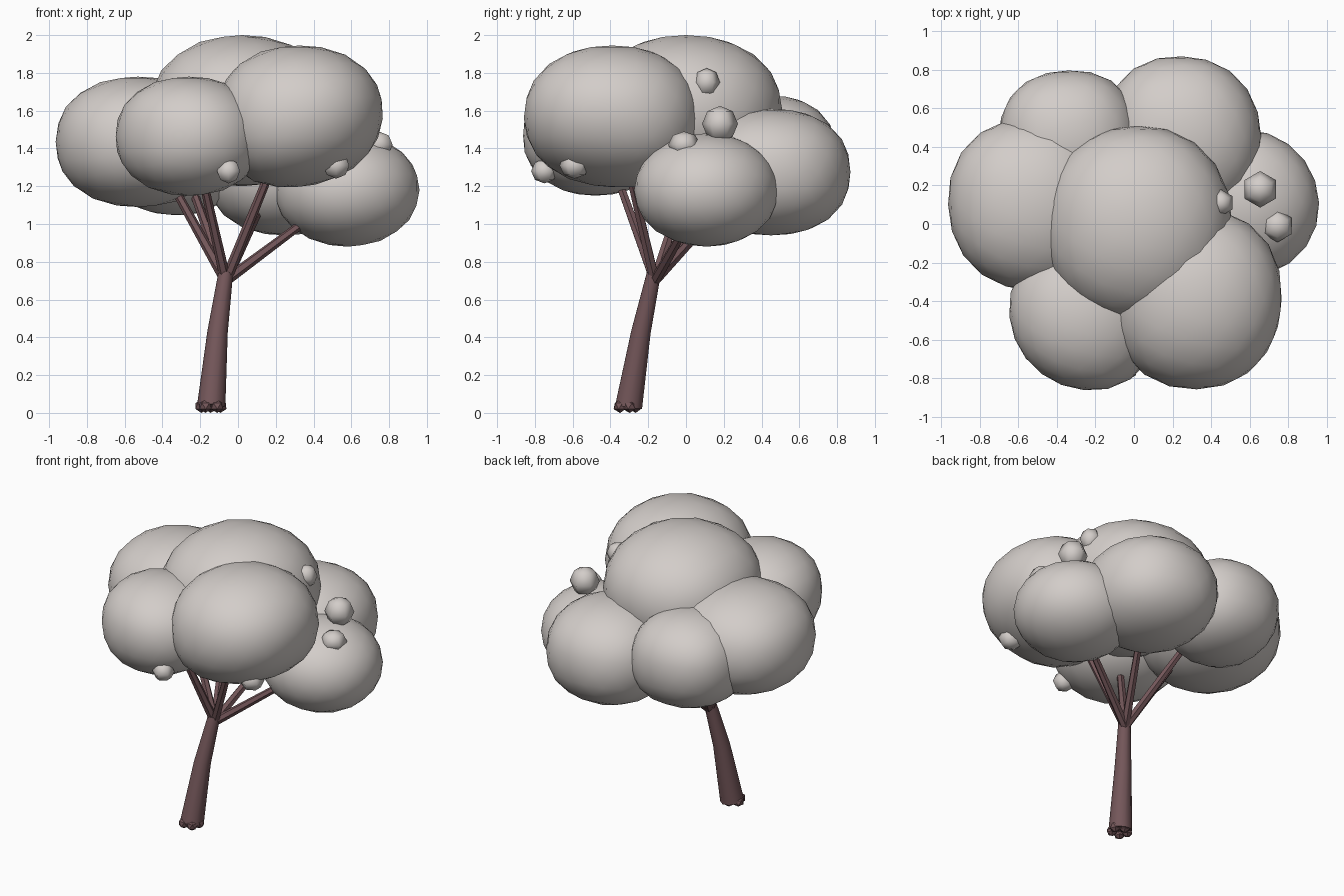
import bpy, bmesh, math
from mathutils import Vector, Matrix

if "Cube" in bpy.data.objects:
    bpy.data.objects.remove(bpy.data.objects["Cube"])


def material(name, rgb):
    m = bpy.data.materials.new(name)
    m.diffuse_color = (*rgb, 1)
    m.use_nodes = True
    m.node_tree.nodes["Principled BSDF"].inputs["Base Color"].default_value = m.diffuse_color
    return m


LEAF = material("pale grey foliage", (0.65, 0.61, 0.585))
BARK = material("dark red brown bark", (0.175, 0.095, 0.102))


def finish(bm, name, mat, smooth):
    bmesh.ops.recalc_face_normals(bm, faces=bm.faces)
    for f in bm.faces:
        f.smooth = smooth
    me = bpy.data.meshes.new(name)
    bm.to_mesh(me)
    bm.free()
    me.materials.append(mat)
    ob = bpy.data.objects.new(name, me)
    bpy.context.collection.objects.link(ob)
    return ob


def blob(name, center, radii, power, dent_dir, dent):
    """Slightly boxy rounded foliage clump, pressed in on one side."""
    bm = bmesh.new()
    bmesh.ops.create_icosphere(bm, subdivisions=3, radius=1)
    d = Vector(dent_dir).normalized()
    for v in bm.verts:
        n = sum(abs(c) ** power for c in v.co) ** (1 / power)
        s = (1 - dent * max(0, v.co.dot(d)) ** 3) / n
        v.co = Vector([c + r * k * s for c, r, k in zip(center, radii, v.co)])
    finish(bm, name, LEAF, True)


def tuft(name, center, r, rz):
    """Small six sided leaf tuft."""
    bm = bmesh.new()
    bmesh.ops.create_uvsphere(bm, u_segments=6, v_segments=4, radius=1)
    turn = 30 if abs(max(v.co.x for v in bm.verts) - 1) < .01 else 0
    bm.transform(Matrix.Translation(center) @ Matrix.Diagonal((r, r, rz, 1))
                 @ Matrix.Rotation(math.radians(turn), 4, 'Z'))
    finish(bm, name, LEAF, True)


def limb(name, path, sides):
    """Tapered tube through (point, radius) pairs."""
    bm = bmesh.new()
    pts = [Vector(p) for p, r in path]
    rings = []
    for i, (p, r) in enumerate(path):
        d = pts[min(i + 1, len(pts) - 1)] - pts[max(i - 1, 0)]
        q = Vector((0, 0, 1)).rotation_difference(d)
        rings.append([bm.verts.new(pts[i] + q @ Vector((r * math.cos(a), r * math.sin(a), 0)))
                      for a in [2 * math.pi * k / sides for k in range(sides)]])
    for lo, hi in zip(rings, rings[1:]):
        for k in range(sides):
            j = (k + 1) % sides
            bm.faces.new((lo[k], lo[j], hi[j], hi[k]))
    bm.faces.new(rings[0][::-1])
    bm.faces.new(rings[-1])
    finish(bm, name, BARK, True).data.set_sharp_from_angle(angle=math.radians(50))


# Foliage clumps: center, radii, boxiness, dent direction, dent depth
clumps = {
    "crown_top": ((0.02, 0.0, 1.60), (0.49, 0.51, 0.40), 2.15, (0, 0, -1), 0),
    "crown_front_right": ((0.325, -0.39, 1.56), (0.45, 0.47, 0.385), 2.2, (0.55, -0.3, -0.8), 0.12),
    "crown_front_left": ((-0.26, -0.48, 1.465), (0.40, 0.395, 0.315), 2.15, (-0.7, -0.7, 0), 0.09),
    "crown_left": ((-0.53, 0.10, 1.435), (0.44, 0.45, 0.345), 2.2, (-0.7, -0.7, 0), 0.03),
    "crown_back_left": ((-0.34, 0.44, 1.36), (0.365, 0.36, 0.32), 2.3, (-0.4, 0.5, -0.7), 0.06),
    "crown_back_right": ((0.25, 0.45, 1.275), (0.415, 0.425, 0.335), 2.25, (0.7, 0.7, 0), 0.03),
    "crown_right": ((0.58, 0.11, 1.18), (0.385, 0.385, 0.30), 2.05, (0.7, 0.7, 0), 0.03),
}
for name, spec in clumps.items():
    blob(name, *spec)

# Small leaf tufts
for i, spec in enumerate([
        ((0.655, 0.18, 1.53), 0.095, 0.095),
        ((0.745, -0.01, 1.42), 0.085, 0.07),
        ((0.45, 0.11, 1.75), 0.07, 0.075),
        ((-0.05, -0.75, 1.28), 0.07, 0.065),
        ((0.52, -0.59, 1.31), 0.08, 0.07)]):
    tuft(f"leaf_tuft_{i + 1}", *spec)

# Trunk
limb("trunk", [((-0.142, -0.303, 0.035), 0.075), ((-0.108, -0.238, 0.43), 0.054),
               ((-0.065, -0.17, 0.74), 0.039)], 10)

# Branches reaching into each clump
fork = Vector((-0.065, -0.165, 0.70))
for name, spec in clumps.items():
    if name != "crown_top":
        rise = 0 if name == "crown_right" else 0.1
        end = fork.lerp(Vector(spec[0]) + Vector((0, 0, rise)), 0.66)
        limb(name.replace("crown", "branch"), [(fork, 0.029), (end, 0.022)], 6)

# Root lumps around the foot
for i in range(5):
    a = math.radians(72 * i + 20)
    bm = bmesh.new()
    bmesh.ops.create_icosphere(bm, subdivisions=1, radius=1)
    bm.transform(Matrix.Translation((-0.143 + 0.053 * math.cos(a), -0.312 + 0.046 * math.sin(a), 0.036))
                 @ Matrix.Rotation(a, 4, 'Z') @ Matrix.Diagonal((0.036, 0.038, 0.036, 1)))
    finish(bm, f"root_{i + 1}", BARK, False)
